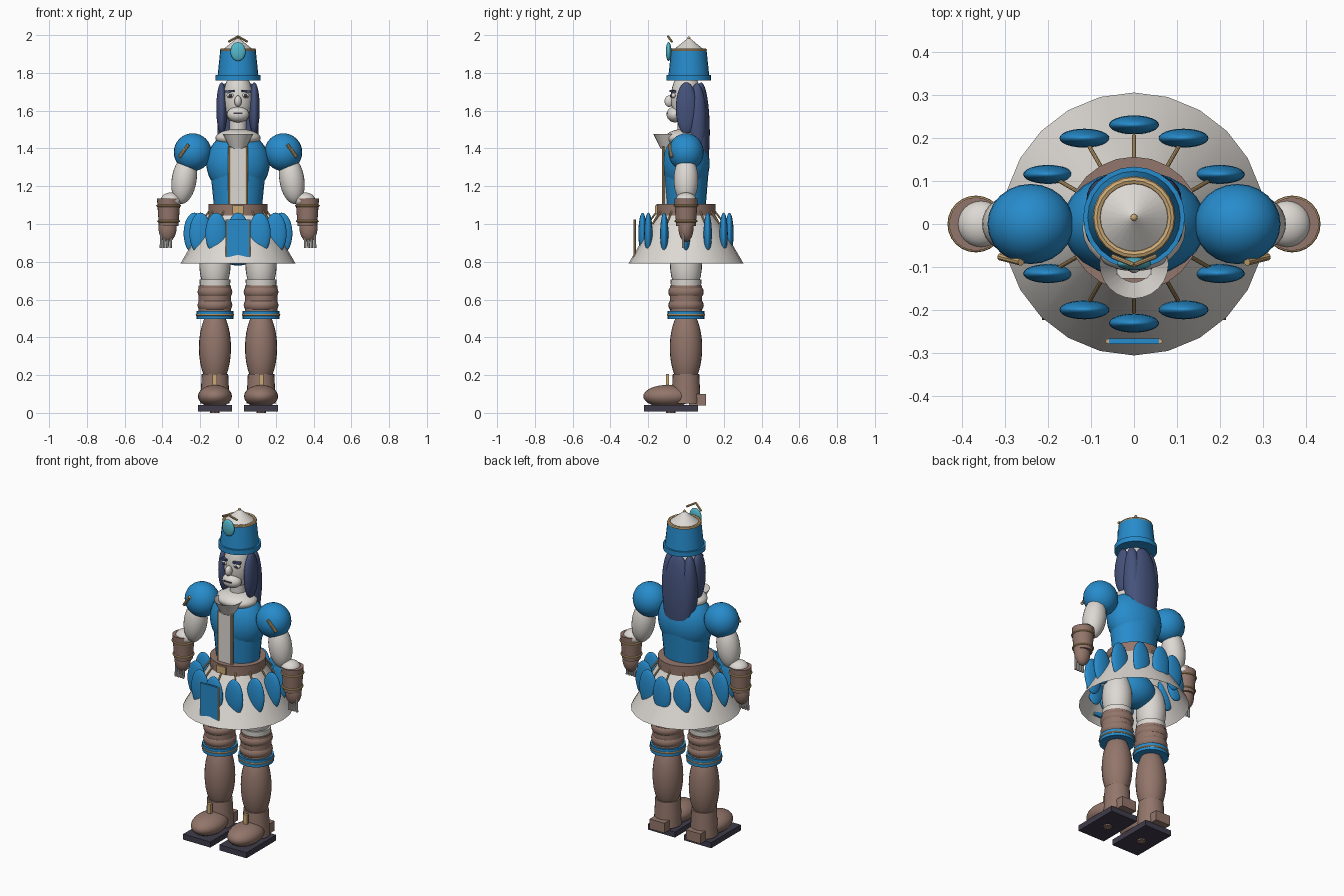
import bpy
from math import sin, cos, pi, radians
from mathutils import Vector

default = bpy.data.objects.get("Cube")
if default:
    bpy.data.objects.remove(default, do_unlink=True)


def material(name, r, g, b):
    m = bpy.data.materials.new(name)
    m.use_nodes = True
    m.diffuse_color = (r, g, b, 1)
    m.node_tree.nodes["Principled BSDF"].inputs["Base Color"].default_value = (r, g, b, 1)
    return m


BLUE = material("blue cloth", 0.02, 0.26, 0.6)
WHITE = material("warm white", 0.72, 0.69, 0.65)
BROWN = material("brown leather", 0.29, 0.18, 0.145)
NAVY = material("navy hair", 0.06, 0.085, 0.2)
GOLD = material("gold trim", 0.6, 0.4, 0.18)
CYAN = material("cyan gem", 0.09, 0.48, 0.6)
DARK = material("dark sole", 0.05, 0.045, 0.07)
parts = []


def finish(name, mat):
    o = bpy.context.object
    o.name = o.data.name = name
    o.data.materials.append(mat)
    parts.append(o)
    return o


def ball(name, mat, loc, size, rot=(0, 0, 0)):
    bpy.ops.mesh.primitive_uv_sphere_add(segments=24, ring_count=16, location=loc, rotation=rot)
    o = finish(name, mat)
    o.scale = size
    return o


def cone(name, mat, x, y, z0, z1, r0, r1, fill='NGON', sides=24):
    bpy.ops.mesh.primitive_cone_add(vertices=sides, radius1=r0, radius2=r1, depth=z1 - z0,
                                    location=(x, y, (z0 + z1) / 2), end_fill_type=fill)
    return finish(name, mat)


def ring(name, mat, loc, r, thick):
    bpy.ops.mesh.primitive_torus_add(major_radius=r, minor_radius=thick, major_segments=24,
                                     minor_segments=8, location=loc)
    return finish(name, mat)


def box(name, mat, loc, size, rot=(0, 0, 0)):
    bpy.ops.mesh.primitive_cube_add(size=1, location=loc, rotation=rot)
    o = finish(name, mat)
    o.scale = size
    return o


def rod(name, mat, a, b, r):
    a, b = Vector(a), Vector(b)
    bpy.ops.mesh.primitive_cylinder_add(vertices=10, radius=r, depth=(b - a).length, location=(a + b) / 2)
    o = finish(name, mat)
    o.rotation_euler = (b - a).to_track_quat('Z', 'Y').to_euler()
    return o


# Hat
HY = 0.015
cone("hat_brim", BLUE, 0, HY, 1.76, 1.79, 0.118, 0.118)
cone("hat_body", BLUE, 0, HY, 1.785, 1.92, 0.108, 0.094)
ring("hat_rim", GOLD, (0, HY, 1.92), 0.086, 0.01)
cone("hat_top", WHITE, 0, HY, 1.92, 1.985, 0.084, 0.004)
ball("hat_tip", GOLD, (0, HY, 1.985), (0.008, 0.008, 0.008))
ball("hat_gem", CYAN, (0, -0.092, 1.913), (0.04, 0.015, 0.05))

# Head and face
ball("head", WHITE, (0, 0, 1.665), (0.078, 0.08, 0.145))
ball("chin", WHITE, (0, -0.058, 1.58), (0.058, 0.045, 0.042))
ball("nose", WHITE, (0, -0.09, 1.65), (0.019, 0.024, 0.03))
box("mouth", DARK, (0, -0.1, 1.587), (0.05, 0.009, 0.008))
cone("neck", WHITE, 0, 0, 1.45, 1.58, 0.045, 0.045)
ball("neck_base", WHITE, (0, -0.01, 1.455), (0.12, 0.1, 0.048))

# Hair
ball("back_hair", NAVY, (0, 0.08, 1.485), (0.095, 0.046, 0.265))

# Torso
ball("chest", BLUE, (0, 0, 1.32), (0.168, 0.125, 0.17))
cone("waist", BLUE, 0, 0, 1.07, 1.27, 0.125, 0.145).scale.y = 0.82
box("shirt_front", WHITE, (0, -0.112, 1.24), (0.08, 0.03, 0.33))
cone("collar", WHITE, 0, -0.093, 1.4, 1.477, 0.042, 0.08, 'NOTHING')
cone("belt", BROWN, 0, 0, 1.045, 1.105, 0.156, 0.156)
box("buckle", GOLD, (0, -0.157, 1.075), (0.06, 0.015, 0.045))
ball("pelvis", BLUE, (0, 0, 0.88), (0.13, 0.1, 0.1))

# Skirt with its ring of petals
cone("skirt", WHITE, 0, 0, 0.79, 1.065, 0.305, 0.145, 'NOTHING')
for i in range(12):
    c, s = cos(i * pi / 6), sin(i * pi / 6)
    ball(f"petal_{i + 1}", BLUE, (0.23 * c, 0.23 * s, 0.95), (0.058, 0.022, 0.11))
    rod(f"petal_cord_{i + 1}", GOLD, (0.15 * c, 0.15 * s, 1.07), (0.205 * c, 0.205 * s, 1.0), 0.005)
box("front_panel", BLUE, (0, -0.272, 0.925), (0.115, 0.012, 0.2))

for side, s in (("left", 1), ("right", -1)):
    def n(part):
        return f"{side}_{part}"

    # Face, hair and trim details in pairs
    rod(n("hat_chevron"), GOLD, (0, -0.095, 1.993), (0.05 * s, -0.075, 1.965), 0.006)
    box(n("brow"), NAVY, (0.042 * s, -0.07, 1.703), (0.045, 0.02, 0.011), (0, 0.08 * s, 0.35 * s))
    ball(n("eye"), WHITE, (0.04 * s, -0.066, 1.68), (0.02, 0.014, 0.014))
    ball(n("pupil"), DARK, (0.041 * s, -0.078, 1.68), (0.009, 0.006, 0.009))
    ball(n("side_hair"), NAVY, (0.086 * s, 0.002, 1.612), (0.029, 0.056, 0.138))
    ball(n("rear_hair"), NAVY, (0.065 * s, 0.058, 1.545), (0.045, 0.05, 0.2))
    rod(n("chest_trim"), GOLD, (0.045 * s, -0.121, 1.41), (0.045 * s, -0.121, 1.1), 0.007)
    rod(n("panel_trim"), GOLD, (0.06 * s, -0.272, 0.825), (0.06 * s, -0.272, 1.025), 0.006)

    # Arm
    ball(n("shoulder"), BLUE, (0.24 * s, 0, 1.38), (0.1, 0.093, 0.1))
    rod(n("shoulder_trim"), GOLD, (0.262 * s, -0.088, 1.42), (0.31 * s, -0.076, 1.355), 0.009)
    ball(n("upper_arm"), WHITE, (0.285 * s, 0, 1.235), (0.066, 0.065, 0.13), (0, -0.15 * s, 0))
    X = 0.367 * s
    ball(n("elbow"), WHITE, (X - 0.012 * s, 0, 1.125), (0.055, 0.055, 0.042))
    cone(n("cuff"), BROWN, X, 0, 0.99, 1.135, 0.052, 0.062)
    ring(n("cuff_ring_upper"), GOLD, (X, 0, 1.097), 0.06, 0.006)
    ring(n("cuff_ring_lower"), GOLD, (X, 0, 1.015), 0.055, 0.006)
    ball(n("hand"), BROWN, (X + 0.006 * s, 0, 0.98), (0.048, 0.04, 0.075))
    for f in range(4):
        fx = (0.354 + 0.017 * f) * s
        rod(n(f"finger_{f + 1}"), WHITE, (fx, -0.015, 0.95), (fx + 0.003 * s, -0.015, 0.872), 0.007)

    # Leg
    L = 0.122 * s
    ball(n("thigh"), WHITE, (L, 0, 0.79), (0.083, 0.085, 0.17))
    cone(n("thigh_cuff"), WHITE, L, 0, 0.67, 0.705, 0.08, 0.082)
    ball(n("knee_upper"), BROWN, (L, 0, 0.64), (0.092, 0.094, 0.055))
    ball(n("knee_lower"), BROWN, (L, 0, 0.57), (0.092, 0.094, 0.055))
    cone(n("knee_core"), BROWN, L, 0, 0.53, 0.675, 0.086, 0.086)
    cone(n("knee_band"), BLUE, L, 0, 0.497, 0.54, 0.098, 0.098)
    ring(n("knee_band_trim"), GOLD, (L, 0, 0.519), 0.096, 0.006)
    ball(n("shin"), BROWN, (L, 0, 0.345), (0.085, 0.086, 0.205))
    cone(n("ankle"), BROWN, L, 0, 0.05, 0.205, 0.078, 0.07)
    ball(n("foot"), BROWN, (L, -0.098, 0.088), (0.09, 0.128, 0.06))
    box(n("heel"), BROWN, (L, 0.06, 0.07), (0.1, 0.09, 0.06))
    box(n("sole"), DARK, (L, -0.08, 0.025), (0.182, 0.285, 0.034))
    cone(n("sole_stud"), BROWN, L, -0.08, 0, 0.009, 0.025, 0.025, sides=8)
    box(n("boot_tab"), GOLD, (L, -0.098, 0.172), (0.024, 0.018, 0.066))

# Smooth the round surfaces and keep the hard edges
bpy.ops.object.select_all(action='DESELECT')
for o in parts:
    o.select_set(True)
bpy.context.view_layer.objects.active = parts[0]
bpy.ops.object.shade_smooth_by_angle(angle=radians(35))
